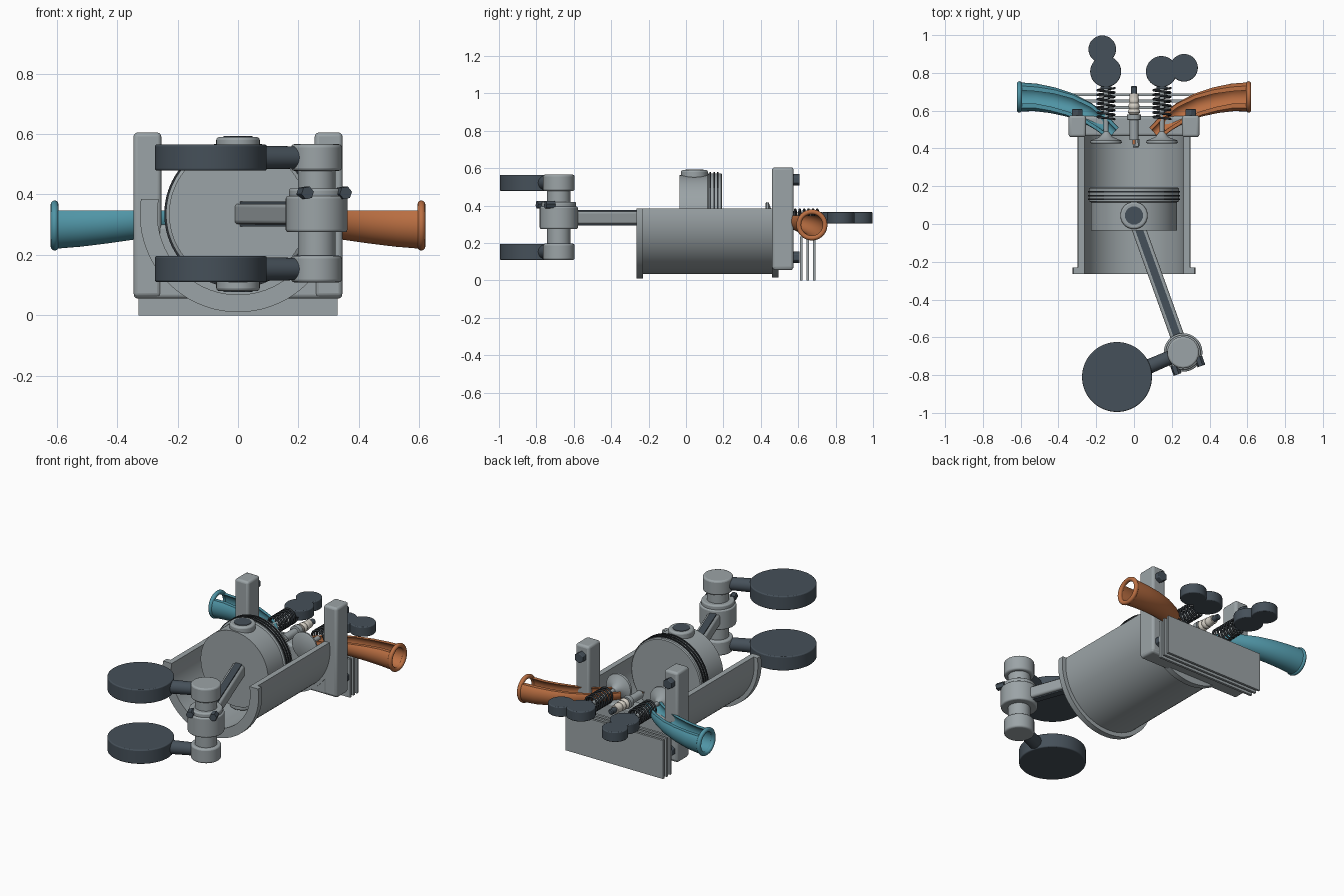
import bpy, bmesh, math
from mathutils import Vector

if "Cube" in bpy.data.objects:
    bpy.data.objects.remove(bpy.data.objects["Cube"])

AXIS_Z = 0.335   # height of the cylinder axis


def material(name, rgb):
    m = bpy.data.materials.new(name)
    m.use_nodes = True
    m.diffuse_color = (*rgb, 1)
    m.node_tree.nodes["Principled BSDF"].inputs["Base Color"].default_value = (*rgb, 1)
    return m


STEEL = material("steel grey", (0.33, 0.37, 0.385))
DARK = material("dark slate", (0.06, 0.08, 0.10))
BLACK = material("spring black", (0.025, 0.03, 0.035))
TEAL = material("intake teal", (0.08, 0.30, 0.38))
COPPER = material("exhaust copper", (0.50, 0.16, 0.055))
CERAMIC = material("ceramic cream", (0.68, 0.64, 0.57))


def finish(name, bm, mat, bevel=0):
    bmesh.ops.recalc_face_normals(bm, faces=bm.faces)
    mesh = bpy.data.meshes.new(name)
    bm.to_mesh(mesh)
    bm.free()
    ob = bpy.data.objects.new(name, mesh)
    bpy.context.collection.objects.link(ob)
    mesh.materials.append(mat)
    bpy.ops.object.select_all(action='DESELECT')
    ob.select_set(True)
    bpy.context.view_layer.objects.active = ob
    bpy.ops.object.shade_smooth_by_angle(angle=math.radians(35))
    if bevel:
        mod = ob.modifiers.new("soft edges", 'BEVEL')
        mod.width, mod.segments, mod.limit_method = bevel, 3, 'ANGLE'
        mod.angle_limit = math.radians(40)
    return ob


def box(name, lo, hi, mat, bevel=0):
    lo, hi = Vector(lo), Vector(hi)
    bm = bmesh.new()
    bmesh.ops.create_cube(bm, size=1)
    for v in bm.verts:
        v.co = (lo + hi) / 2 + v.co * (hi - lo)
    return finish(name, bm, mat, bevel)


def rod(name, a, b, r, mat, r2=None, seg=48, bevel=0):
    a, b = Vector(a), Vector(b)
    bm = bmesh.new()
    bmesh.ops.create_cone(bm, cap_ends=True, segments=seg, radius1=r,
                          radius2=r2 or r, depth=(b - a).length)
    turn = Vector((0, 0, 1)).rotation_difference(b - a)
    for v in bm.verts:
        v.co = (a + b) / 2 + turn @ v.co
    return finish(name, bm, mat, bevel)


def lathe(name, profile, x, mat, seg=64):
    """Revolve (y, radius) pairs about a line along y."""
    bm = bmesh.new()
    rings = [[bm.verts.new((x + r * math.cos(t), y, AXIS_Z + r * math.sin(t)))
              for t in (math.tau * i / seg for i in range(seg))] for y, r in profile]
    for p, q in zip(rings, rings[1:]):
        for i in range(seg):
            j = (i + 1) % seg
            bm.faces.new((p[i], p[j], q[j], q[i]))
    bm.faces.new(rings[0])
    bm.faces.new(rings[-1])
    return finish(name, bm, mat)


def trough(name, stations, cut, mat, seg=40):
    """Thick pipe through (x, y, z, outer, inner) stations, sliced off above cut."""
    bm = bmesh.new()
    pts = [Vector(s[:3]) for s in stations]
    sections = []
    for k, (x, y, z, outer, inner) in enumerate(stations):
        t = pts[min(k + 1, len(pts) - 1)] - pts[max(k - 1, 0)]
        side = Vector((t.y, -t.x, 0)).normalized()
        ring = []
        for r, step in ((outer, 1), (inner, -1)):
            top = math.asin(max(-1, min(0.999, (cut - z) / r)))
            start, sweep = math.pi - top, math.pi + 2 * top
            for i in range(seg + 1)[::step]:
                a = start + sweep * i / seg
                ring.append(bm.verts.new(pts[k] + side * r * math.cos(a)
                                         + Vector((0, 0, r * math.sin(a)))))
        sections.append(ring)
    n = 2 * seg + 2
    for p, q in zip(sections, sections[1:]):
        for i in range(n):
            j = (i + 1) % n
            bm.faces.new((p[i], p[j], q[j], q[i]))
    for ring in (sections[0], sections[-1]):
        for i in range(seg):
            bm.faces.new((ring[i], ring[i + 1], ring[n - 2 - i], ring[n - 1 - i]))
    return finish(name, bm, mat)


def wire(name, points, radius, mat):
    cu = bpy.data.curves.new(name, 'CURVE')
    cu.dimensions, cu.bevel_depth, cu.bevel_resolution = '3D', radius, 2
    sp = cu.splines.new('POLY')
    sp.points.add(len(points) - 1)
    for p, co in zip(sp.points, points):
        p.co = (*co, 1)
    cu.materials.append(mat)
    bpy.context.collection.objects.link(bpy.data.objects.new(name, cu))


# Cut-open cylinder with end flanges
for name, y0, y1, outer in (("cylinder_liner", -0.26, 0.47, 0.30),
                            ("front_flange", -0.265, -0.23, 0.325),
                            ("rear_flange", 0.46, 0.495, 0.32)):
    trough(name, [(0, y0, AXIS_Z, outer, 0.267), (0, y1, AXIS_Z, outer, 0.267)], 0.385, STEEL)

# Piston, rings and wrist pin
lathe("piston", [(-0.035, 0.215), (-0.035, 0.228), (0.115, 0.228), (0.12, 0.238),
                 (0.188, 0.238), (0.193, 0.232)], 0, STEEL, 96)
for y in (0.13, 0.15, 0.17):
    lathe("piston_ring", [(y - 0.004, 0.244), (y + 0.004, 0.244)], 0, BLACK, 96)
PIN_Y = 0.045
rod("wrist_pin_boss", (0, PIN_Y, 0.09), (0, PIN_Y, 0.58), 0.058, STEEL)
for z, up in ((0.568, 1), (0.102, -1)):
    rod("pin_collar", (0, PIN_Y, z - 0.022), (0, PIN_Y, z + 0.022), 0.072, STEEL, bevel=0.01)
    rod("pin_end", (0, PIN_Y, z), (0, PIN_Y, z + up * 0.025), 0.048, DARK)

# Connecting rod: grey core with a dark strip above and below
crank = Vector((0.26, -0.68, AXIS_Z))
start = Vector((0, PIN_Y, AXIS_Z))
along = (crank - start).normalized()
across = Vector((-along.y, along.x, 0))
for name, half_w, half_h, mat, bevel in (("connecting_rod", 0.037, 0.034, STEEL, 0.012),
                                         ("rod_web", 0.02, 0.041, DARK, 0)):
    ob = box(name, (-half_w, 0, -half_h), (half_w, (crank - start).length, half_h), mat, bevel)
    ob.location = start
    ob.rotation_euler.z = math.atan2(along.y, along.x) - math.pi / 2

# Big end and its bolts
rod("big_end", crank + Vector((0, 0, -0.06)), crank + Vector((0, 0, 0.06)), 0.102, STEEL, bevel=0.008)
rod("big_end_collar", crank + Vector((0, 0, 0.05)), crank + Vector((0, 0, 0.085)), 0.092, STEEL, bevel=0.008)
for s in (-1, 1):
    p = crank + along * 0.05 + across * 0.067 * s + Vector((0, 0, 0.07))
    rod("big_end_bolt", p, p + along * 0.05, 0.022, DARK, seg=6)

# Crankshaft with two throws and counterweights
rod("crank_pin", (crank.x, crank.y, 0.13), (crank.x, crank.y, 0.54), 0.062, STEEL)
for z in (0.153, 0.522):
    rod("crank_cap", (crank.x, crank.y, z - 0.044), (crank.x, crank.y, z + 0.044), 0.084, STEEL, bevel=0.01)
    rod("crank_arm", (crank.x - 0.03, crank.y - 0.01, z), (0.03, -0.775, z), 0.036, DARK, 0.04)
    rod("counterweight", (-0.09, -0.81, z - 0.043), (-0.09, -0.81, z + 0.043), 0.185, DARK, seg=80, bevel=0.006)

# Cut-open head with posts and bolts
box("head_base", (-0.345, 0.465, 0.055), (0.345, 0.572, 0.30), STEEL, 0.014)
for s in (-1, 1):
    box("head_post", (s * 0.3 - 0.046, 0.46, 0.06), (s * 0.3 + 0.046, 0.575, 0.605), STEEL, 0.014)
    for z in (0.125, 0.538):
        rod("head_bolt", (s * 0.3, 0.57, z), (s * 0.3, 0.608, z), 0.032, DARK, seg=6, bevel=0.004)

# Cooling fins
for y in (0.617, 0.651, 0.685):
    box("cooling_fin", (-0.33, y - 0.007, 0), (0.33, y + 0.007, 0.235), STEEL)

# Ports, valves, springs and cams
PORT = ((0.605, 0.673, 0.297, 0.077), (0.52, 0.67, 0.30, 0.073), (0.43, 0.655, 0.307, 0.069),
        (0.34, 0.63, 0.315, 0.064), (0.25, 0.59, 0.325, 0.056), (0.17, 0.535, 0.332, 0.049),
        (0.11, 0.48, 0.335, 0.042))
for s, label, mat in ((-1, "intake", TEAL), (1, "exhaust", COPPER)):
    trough(label + "_port", [(s * x, y, z, r, r - 0.016) for x, y, z, r in PORT], 0.347, mat)
    bpy.ops.mesh.primitive_torus_add(location=(s * 0.607, 0.673, 0.297), rotation=(0, math.pi / 2, 0),
                                     major_radius=0.07, minor_radius=0.013,
                                     major_segments=48, minor_segments=12)
    lip = bpy.context.object
    lip.name = label + "_lip"
    lip.data.materials.append(mat)
    bpy.ops.object.shade_smooth_by_angle(angle=math.radians(35))
    x = s * 0.148
    lathe(label + "_valve", [(0.425, 0.076), (0.43, 0.084), (0.442, 0.082), (0.46, 0.035),
                             (0.49, 0.013), (0.74, 0.013)], x, STEEL, 40)
    lathe(label + "_retainer", [(0.715, 0.03), (0.727, 0.03)], x, DARK, 32)
    turns, steps = 7, 24
    wire(label + "_spring", [(x + 0.045 * math.cos(math.tau * i / steps),
                              0.555 + 0.165 * i / (turns * steps),
                              AXIS_Z + 0.045 * math.sin(math.tau * i / steps))
                             for i in range(turns * steps + 1)], 0.006, BLACK)

for label, base, lobe in (("intake", (-0.15, 0.807), (-0.168, 0.925)),
                          ("exhaust", (0.145, 0.807), (0.265, 0.827))):
    for part, c, r in (("cam", base, 0.082), ("cam_lobe", lobe, 0.073)):
        rod(label + "_" + part, (*c, 0.305), (*c, 0.365), r, DARK, bevel=0.005)

# Spark plug
lathe("plug_body", [(0.445, 0.024), (0.55, 0.024), (0.552, 0.036), (0.58, 0.036)], 0, STEEL, 32)
ribs = [(0.58 + 0.01 * i, 0.033 - 0.0008 * i if i % 3 else 0.024) for i in range(12)]
lathe("plug_insulator", ribs, 0, CERAMIC, 32)
lathe("plug_terminal", [(0.68, 0.017), (0.725, 0.017), (0.73, 0.012)], 0, DARK, 24)
lathe("plug_electrode", [(0.422, 0.008), (0.45, 0.008)], 0, COPPER, 16)
wire("ground_strap", [(0.024, 0.45, AXIS_Z), (0.024, 0.41, AXIS_Z), (-0.005, 0.41, AXIS_Z)], 0.005, STEEL)
